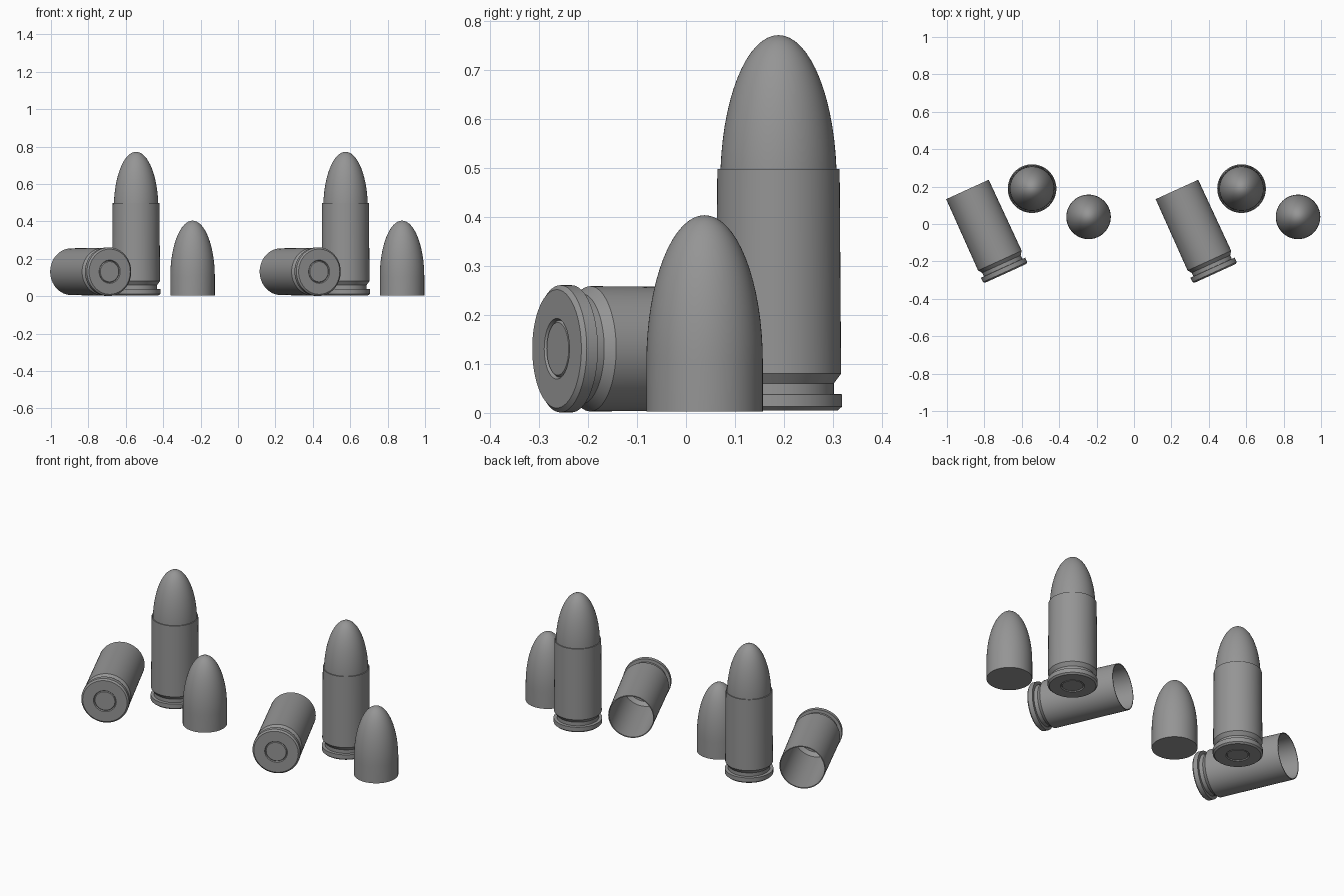
import bpy, bmesh, math
from mathutils import Matrix

if "Cube" in bpy.data.objects:
    bpy.data.objects.remove(bpy.data.objects["Cube"], do_unlink=True)

SIDES = 64

metal = bpy.data.materials.new("grey metal")
metal.use_nodes = True
GREY = (0.3, 0.3, 0.3, 1)
metal.diffuse_color = GREY
metal.node_tree.nodes["Principled BSDF"].inputs["Base Color"].default_value = GREY


def lathe(name, profile):
    """Turn a (radius, height) profile round the z axis into a mesh."""
    bm = bmesh.new()
    verts = [bm.verts.new((r, 0, z)) for r, z in profile]
    edges = [bm.edges.new(pair) for pair in zip(verts, verts[1:])]
    bmesh.ops.spin(bm, geom=verts + edges, cent=(0, 0, 0), axis=(0, 0, 1),
                   angle=math.tau, steps=SIDES, use_merge=False)
    bmesh.ops.remove_doubles(bm, verts=bm.verts, dist=0.00005)
    bmesh.ops.recalc_face_normals(bm, faces=bm.faces)
    mesh = bpy.data.meshes.new(name)
    bm.to_mesh(mesh)
    bm.free()
    mesh.materials.append(metal)
    return mesh


def place(name, mesh, matrix):
    obj = bpy.data.objects.new(name, mesh)
    bpy.context.collection.objects.link(obj)
    obj.matrix_world = matrix
    return obj


# Pointed slug: straight flat-based shank, elliptical nose
R, SHANK, TOP = 0.119, 0.10, 0.401
slug_profile = [(0, 0), (R, 0)]
for i in range(17):
    a = math.pi / 2 * i / 16
    slug_profile.append((R * math.cos(a), SHANK + (TOP - SHANK) * math.sin(a)))
slug_mesh = lathe("slug", slug_profile)

# Hollow casing: primer disc and ring, rim, extractor groove, tapered wall
casing_profile = [
    (0, 0.002), (0.054, 0.002), (0.058, 0.006), (0.062, 0),
    (0.121, 0), (0.130, 0.008), (0.130, 0.033), (0.113, 0.034),
    (0.113, 0.055), (0.128, 0.075), (0.125, 0.493), (0.120, 0.493),
    (0.119, 0.10), (0.10, 0.08), (0, 0.08),
]
casing_mesh = lathe("casing", casing_profile)

# Two identical groups side by side
for side, dx in (("right", -0.56), ("left", 0.56)):
    parts = [
        place(side + "_standing_casing", casing_mesh,
              Matrix.Translation((dx + 0.015, 0.189, 0.005))),
        place(side + "_seated_slug", slug_mesh,
              Matrix.Translation((dx + 0.015, 0.189, 0.371))),
        place(side + "_loose_slug", slug_mesh,
              Matrix.Translation((dx + 0.317, 0.038, 0.003))),
        place(side + "_lying_casing", casing_mesh,
              Matrix.Translation((dx - 0.126, -0.264, 0.131))
              @ Matrix.Rotation(math.radians(24.5), 4, "Z")
              @ Matrix.Rotation(math.radians(-90), 4, "X")),
    ]
    # Smooth curves, crisp rims
    bpy.ops.object.select_all(action="DESELECT")
    for obj in parts:
        obj.select_set(True)
    bpy.context.view_layer.objects.active = parts[0]
    bpy.ops.object.shade_smooth_by_angle(angle=math.radians(30))
